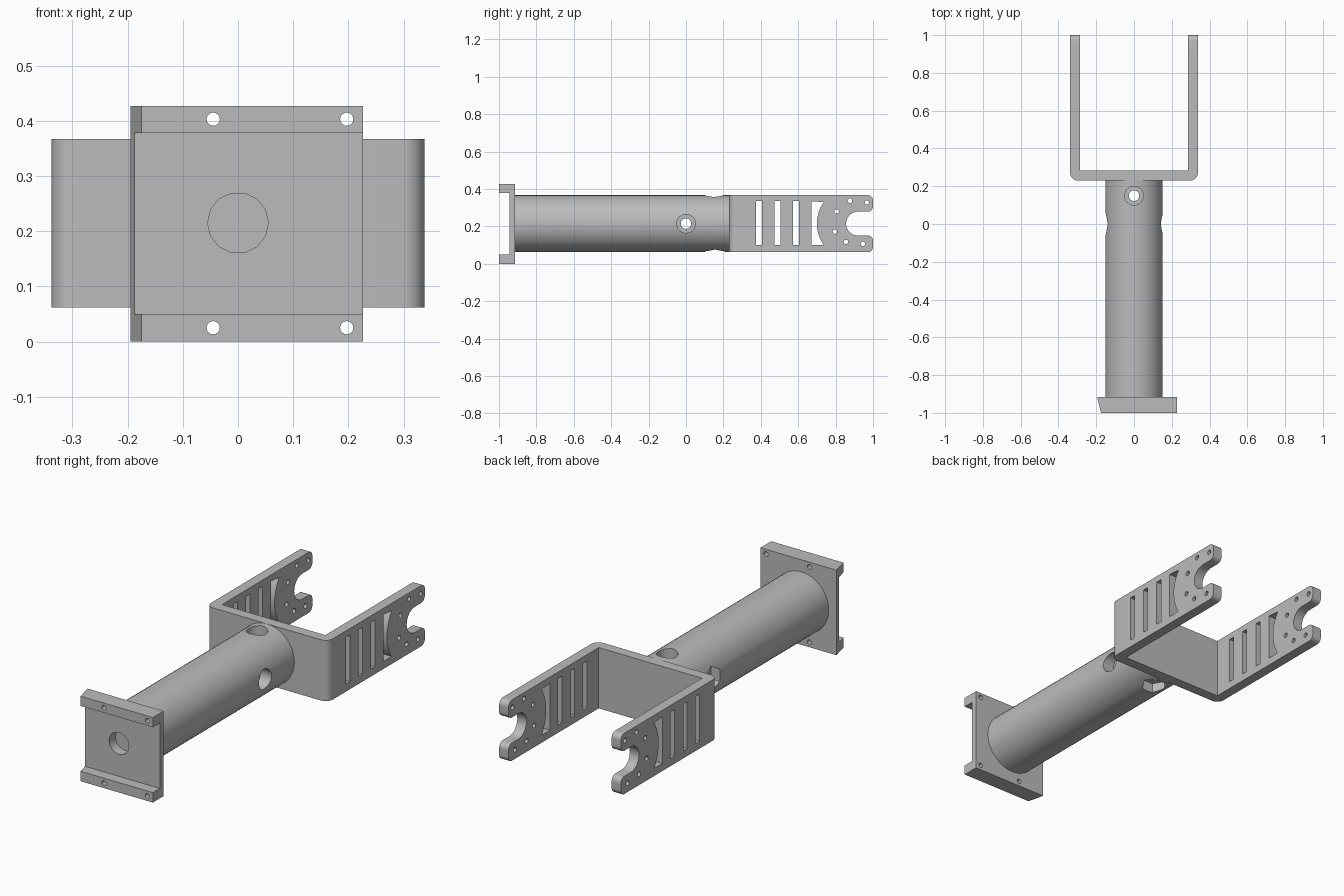
import bpy, bmesh
from math import cos, sin, radians, pi

cube = bpy.data.objects.get("Cube")
if cube:
    bpy.data.objects.remove(cube, do_unlink=True)

grey = bpy.data.materials.new("plain grey")
grey.use_nodes = True
tone = (0.5, 0.5, 0.5, 1)
grey.diffuse_color = tone
grey.node_tree.nodes["Principled BSDF"].inputs["Base Color"].default_value = tone

MID = 0.215            # height of the main axis
LOW, HIGH = 0.062, 0.367


def prism(name, points, axis, lo, hi):
    """Extrude a closed 2D outline along one axis."""
    place = {"x": lambda a, b, t: (t, a, b),
             "y": lambda a, b, t: (a, t, b),
             "z": lambda a, b, t: (a, b, t)}[axis]
    bm = bmesh.new()
    ends = [[bm.verts.new(place(a, b, t)) for a, b in points] for t in (lo, hi)]
    bm.faces.new(ends[0])
    bm.faces.new(ends[1])
    n = len(points)
    for i in range(n):
        j = (i + 1) % n
        bm.faces.new((ends[0][i], ends[0][j], ends[1][j], ends[1][i]))
    bmesh.ops.recalc_face_normals(bm, faces=bm.faces)
    mesh = bpy.data.meshes.new(name)
    bm.to_mesh(mesh)
    bm.free()
    mesh.materials.append(grey)
    obj = bpy.data.objects.new(name, mesh)
    bpy.context.collection.objects.link(obj)
    return obj


def arc(a, b, r, start, end, steps=8):
    angles = [radians(start + (end - start) * i / steps) for i in range(steps + 1)]
    return [(a + r * cos(t), b + r * sin(t)) for t in angles]


def ring(a, b, r, sides=24, turn=0.0):
    return [(a + r * cos(turn + 2 * pi * i / sides),
             b + r * sin(turn + 2 * pi * i / sides)) for i in range(sides)]


def rect(a0, a1, b0, b1):
    return [(a0, b0), (a1, b0), (a1, b1), (a0, b1)]


def carve(obj, points, axis, lo, hi, operation="DIFFERENCE"):
    cutter = prism("cutter", points, axis, lo, hi)
    cutter.hide_render = True
    mod = obj.modifiers.new("carve", "BOOLEAN")
    mod.operation = operation
    mod.solver = "EXACT"
    mod.object = cutter
    bpy.context.view_layer.objects.active = obj
    bpy.ops.object.modifier_apply(modifier=mod.name)
    bpy.data.objects.remove(cutter, do_unlink=True)


# Mounting plate: C-shaped section with one slanted side
section = [(-1, 0), (-0.915, 0), (-0.915, 0.427), (-1, 0.427),
           (-1, 0.378), (-0.945, 0.378), (-0.945, 0.05), (-1, 0.05)]
plate = prism("mounting_plate", section, "x", -0.195, 0.227)
carve(plate, [(-0.25, -1.05), (-0.163, -1.05), (-0.1985, -0.9), (-0.25, -0.9)],
      "z", -0.1, 0.5)
for x in (-0.045, 0.197):
    for z in (0.025, 0.403):
        carve(plate, ring(x, z, 0.012, 16), "y", -1.1, -0.8)
carve(plate, ring(0, MID, 0.055, 14), "y", -1.1, -0.9)

# Main tube with two crossing bolt holes, counterbores and nut pockets
tube = prism("main_tube", ring(0, MID, 0.152, 48), "y", -0.916, 0.235)
carve(tube, ring(0, MID, 0.055, 14), "y", -1, -0.895)
carve(tube, ring(0, MID, 0.028), "x", -0.3, 0.3)
carve(tube, ring(0, MID, 0.05), "x", 0.09, 0.3)
carve(tube, ring(0, MID, 0.063, 6, pi / 6), "x", -0.3, -0.1)
carve(tube, ring(0, 0.15, 0.028), "z", -0.1, 0.5)
carve(tube, ring(0, 0.15, 0.05), "z", 0.305, 0.5)
carve(tube, ring(0, 0.155, 0.063, 6), "z", -0.1, 0.115)

# Fork bracket: U shape seen from above
outer, inner, back = 0.338, 0.287, 0.23
u_shape = (arc(-outer + 0.04, back + 0.04, 0.04, 180, 270)
           + arc(outer - 0.04, back + 0.04, 0.04, 270, 360)
           + [(outer, 1), (inner, 1), (inner, 0.283),
              (-inner, 0.283), (-inner, 1), (-outer, 1)])
bracket = prism("fork_bracket", u_shape, "z", LOW, HIGH)

# Open notch and rounded prongs at the arm ends
r, gap, tip = 0.028, 0.064, 0.972
silhouette = ([(0.1, LOW - 0.01), (0.9, LOW - 0.01), (0.9, LOW)]
              + arc(tip, LOW + r, r, 270, 360)
              + arc(tip, MID - gap - r, r, 0, 90)
              + arc(0.92, MID, gap, 270, 90, 20)
              + arc(tip, MID + gap + r, r, 270, 360)
              + arc(tip, HIGH - r, r, 0, 90)
              + [(0.9, HIGH), (0.9, HIGH + 0.01), (0.1, HIGH + 0.01)])
carve(bracket, silhouette, "x", -0.5, 0.5, "INTERSECT")

# Slots through both arms
for y in (0.375, 0.473, 0.573):
    carve(bracket, rect(y, y + 0.031, 0.1, 0.335), "x", -0.5, 0.5)
crescent = [(0.67, 0.335), (0.67, 0.1)] + arc(0.9, MID, 0.2, 215, 145, 14)
carve(bracket, crescent, "x", -0.5, 0.5)

# Small screw holes around the notch
for y, z in ((0.806, 0.28), (0.876, 0.337), (0.967, 0.328),
             (0.796, 0.172), (0.855, 0.117), (0.946, 0.107)):
    carve(bracket, ring(y, z, 0.012, 14), "x", -0.5, 0.5)

# Smooth the round surfaces, keep the edges sharp
for obj in (plate, tube, bracket):
    bpy.ops.object.select_all(action="DESELECT")
    obj.select_set(True)
    bpy.context.view_layer.objects.active = obj
    bpy.ops.object.shade_smooth_by_angle(angle=radians(30))
